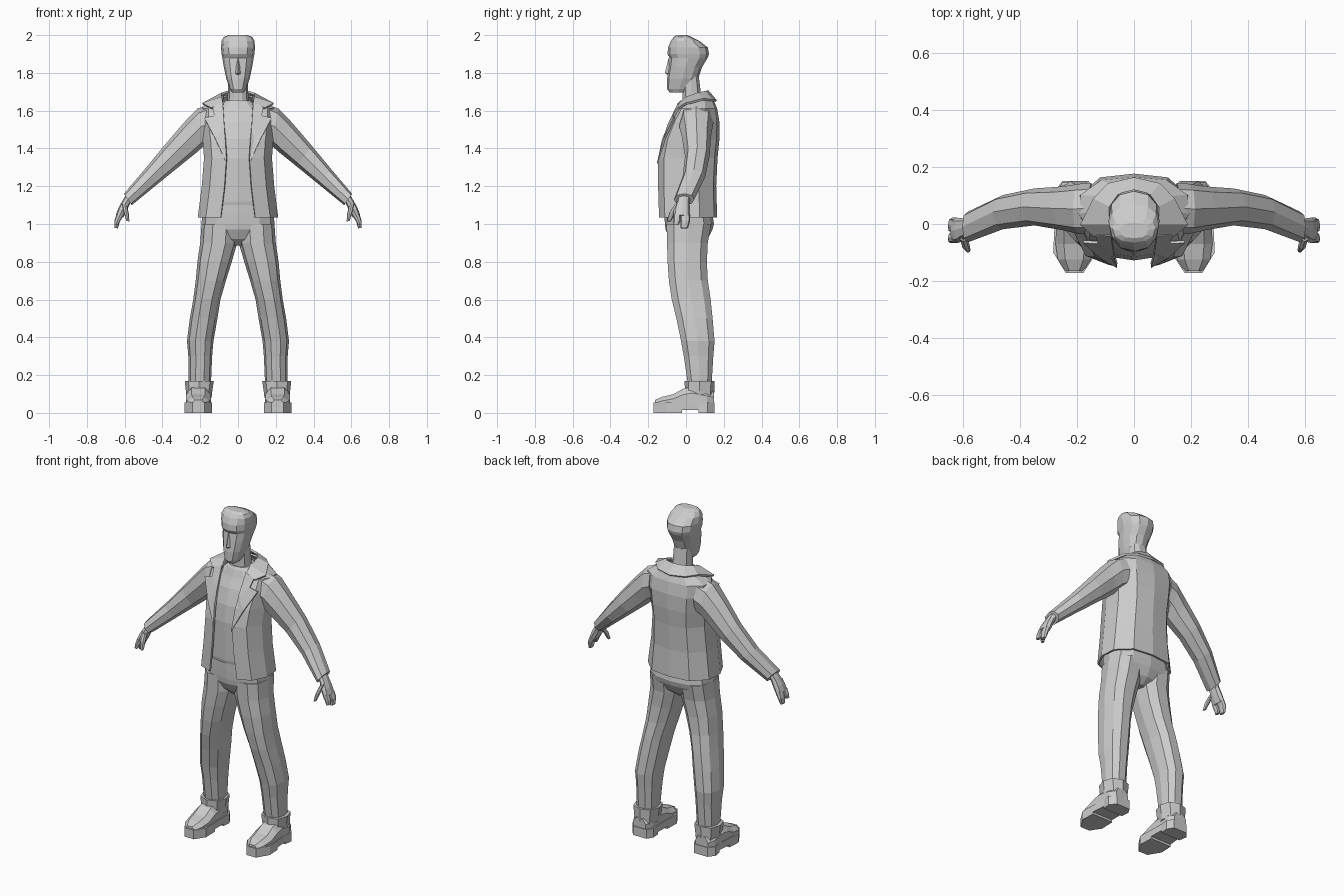
import bpy, bmesh
from math import cos, sin, pi
from mathutils import Vector as V


def make(name, verts, faces, mirror=False, thick=0):
    bm = bmesh.new()
    vs = [bm.verts.new(v) for v in verts]
    for f in faces:
        bm.faces.new([vs[i] for i in f])
    bmesh.ops.recalc_face_normals(bm, faces=bm.faces)
    me = bpy.data.meshes.new(name)
    bm.to_mesh(me)
    bm.free()
    ob = bpy.data.objects.new(name, me)
    bpy.context.collection.objects.link(ob)
    if mirror:
        m = ob.modifiers.new("mirror", 'MIRROR')
        m.use_clip = True
    if thick:
        s = ob.modifiers.new("thickness", 'SOLIDIFY')
        s.thickness = thick
        s.offset = 0
    return ob


def loft(name, rings, mirror=False, closed=True, caps=True, thick=0):
    n = len(rings[0])
    verts = [p for r in rings for p in r]
    faces = []
    for k in range(len(rings) - 1):
        for i in range(n if closed else n - 1):
            j = (i + 1) % n
            faces.append((k * n + i, k * n + j, (k + 1) * n + j, (k + 1) * n + i))
    if closed and caps:
        faces += [tuple(range(n)), tuple(range(len(verts) - n, len(verts)))]
    return make(name, verts, faces, mirror, thick)


def ring(c, u, v, n=8, power=0.85):
    # rounded-square section spanned by the half axes u and v
    c, u, v = V(c), V(u), V(v)
    sp = lambda t: abs(t) ** power * (1 if t > 0 else -1) if abs(t) > 1e-6 else 0
    return [c + u * sp(cos(2 * pi * i / n)) + v * sp(sin(2 * pi * i / n)) for i in range(n)]


def level(z, w, yf, yb, cx=0, n=8, power=0.85):
    return ring((cx, (yf + yb) / 2, z), (w, 0, 0), (0, (yb - yf) / 2, 0), n, power)


def stack(name, rows, n=8, power=0.85, mirror=False):
    return loft(name, [level(*r, n=n, power=power) for r in rows], mirror)


def limb(name, rows):
    # rows: centre, half thickness in x/z, half depth in y
    return loft(name, [ring(c, (a, 0, b), (0, d, 0)) for c, a, b, d in rows], True)


# head, face and neck
stack("head", [
    (1.695, .03, -.085, .0), (1.715, .043, -.1, .03), (1.77, .062, -.1, .065),
    (1.83, .075, -.092, .085), (1.88, .083, -.086, .115), (1.9, .087, -.098, .122),
    (1.935, .09, -.095, .115), (1.97, .087, -.08, .07), (1.99, .075, -.065, .03),
    (2.0, .05, -.05, .005)], n=12)
make("nose", [(0, -.09, 1.885), (0, -.112, 1.8), (.017, -.088, 1.795), (0, -.085, 1.78)],
     [(0, 1, 2), (1, 3, 2)], True)
stack("neck", [(1.6, .07, -.035, .1), (1.66, .055, -.02, .085), (1.78, .052, -.02, .07)], n=10)

# shirt
stack("shirt", [
    (1.1, .165, -.122, .135), (1.12, .168, -.126, .135), (1.35, .155, -.128, .14),
    (1.45, .16, -.115, .145), (1.54, .165, -.085, .145), (1.6, .13, -.055, .135),
    (1.64, .085, -.04, .115), (1.655, .065, -.03, .1)], n=12, power=.75)

# jacket body, open at the front: z, opening x, front y, half width, back y
jacket = []
for z, xo, yf, w, yb in [
        (1.035, .09, -.138, .208, .16), (1.2, .07, -.143, .187, .155),
        (1.35, .06, -.143, .175, .162), (1.45, .066, -.122, .183, .172),
        (1.54, .075, -.082, .195, .172), (1.61, .082, -.04, .19, .16),
        (1.645, .085, -.015, .14, .145), (1.675, .075, .01, .09, .115)]:
    d = yb - yf
    jacket.append([(xo, yf, z), (xo + (w - xo) * .65, yf + d * .1, z), (w, yf + d * .38, z),
                   (w * .97, yf + d * .7, z), (w * .6, yf + d * .95, z), (0, yb, z)])
loft("jacket_body", jacket, True, closed=False, thick=.01)

# sleeves
limb("sleeve", [
    ((.15, .055, 1.535), .01, .095, .09), ((.195, .053, 1.515), .02, .096, .088),
    ((.25, .055, 1.46), .035, .078, .077), ((.35, .06, 1.36), .042, .053, .065),
    ((.46, .042, 1.25), .036, .037, .06), ((.583, -.01, 1.13), .021, .03, .054)])

# lapels and collar
make("lapel", [(.06, -.15, 1.32), (.12, -.115, 1.45), (.178, -.062, 1.56), (.125, -.065, 1.572),
               (.135, -.035, 1.62), (.08, -.038, 1.64), (.072, -.095, 1.52)],
     [(0, 1, 6), (1, 2, 3, 6), (3, 4, 5, 6)], True, .01)
loft("collar", [
    [(.078, -.035, 1.635), (.14, -.04, 1.612)], [(.085, .0, 1.668), (.188, .0, 1.636)],
    [(.085, .06, 1.69), (.14, .09, 1.66)], [(.055, .1, 1.7), (.09, .14, 1.655)],
    [(0, .115, 1.703), (0, .16, 1.65)]], True, closed=False, thick=.012)

# hands
limb("palm", [
    ((.575, -.01, 1.14), .018, .014, .035), ((.592, -.015, 1.115), .018, .012, .034),
    ((.612, -.022, 1.075), .021, .01, .043), ((.628, -.022, 1.04), .019, .007, .045)])
for name, y, hw, tip in (("index_finger", -.048, .018, .995), ("grouped_fingers", -.004, .026, .978)):
    limb(name, [((.625, y, 1.048), .017, .006, hw), ((.64, y, 1.015), .014, .004, hw),
                ((.645, y - .005, tip), .009, .001, hw * .75)])
limb("thumb", [((.6, -.045, 1.1), .014, .008, .016), ((.592, -.072, 1.06), .014, .006, .017),
               ((.583, -.09, 1.015), .008, .002, .011)])

# trousers
stack("trouser_seat", [
    (.885, .03, -.045, .07), (.92, .1, -.085, .115), (.97, .188, -.108, .14),
    (1.0, .193, -.112, .148), (1.05, .19, -.114, .14), (1.12, .162, -.116, .13)], n=12, power=.75)
stack("trouser_leg", [
    (.1, .055, .015, .135, .202), (.18, .06, .003, .14, .202), (.3, .063, -.015, .148, .2),
    (.38, .07, -.03, .155, .2), (.5, .073, -.055, .145, .182), (.6, .072, -.08, .135, .165),
    (.7, .08, -.095, .12, .144), (.8, .091, -.102, .115, .124), (.9, .098, -.105, .12, .102),
    (1.0, .095, -.108, .138, .098)], n=10, mirror=True)


# boots
def slab(name, pts, z0, z1):
    loft(name, [[(x, y, z) for x, y in pts] for z in (z0, z1)], True)


toe = [(.28, -.02), (.284, -.1), (.24, -.172), (.178, -.172), (.137, -.11), (.14, -.02)]
heel = [(.142, .065), (.138, .115), (.16, .152), (.25, .152), (.28, .115), (.272, .065)]
slab("boot_sole", toe + heel, .014, .055)
slab("toe_tread", toe, 0, .016)
slab("heel_tread", heel, 0, .016)
loft("boot_upper", [[(.21 - w, y, .05), (.21 - w, y, h * .75), (.21 - w * .55, y, h),
                     (.21 + w * .55, y, h), (.21 + w, y, h * .75), (.21 + w, y, .05)]
                    for y, w, h in [(-.165, .032, .068), (-.125, .058, .085), (-.07, .066, .098),
                                    (-.015, .064, .128), (.03, .062, .14), (.11, .062, .12),
                                    (.148, .042, .11)]], True)
stack("boot_cuff", [(.08, .066, .0, .148, .206), (.115, .07, -.005, .15, .206),
                    (.17, .077, -.008, .152, .205)], mirror=True)
